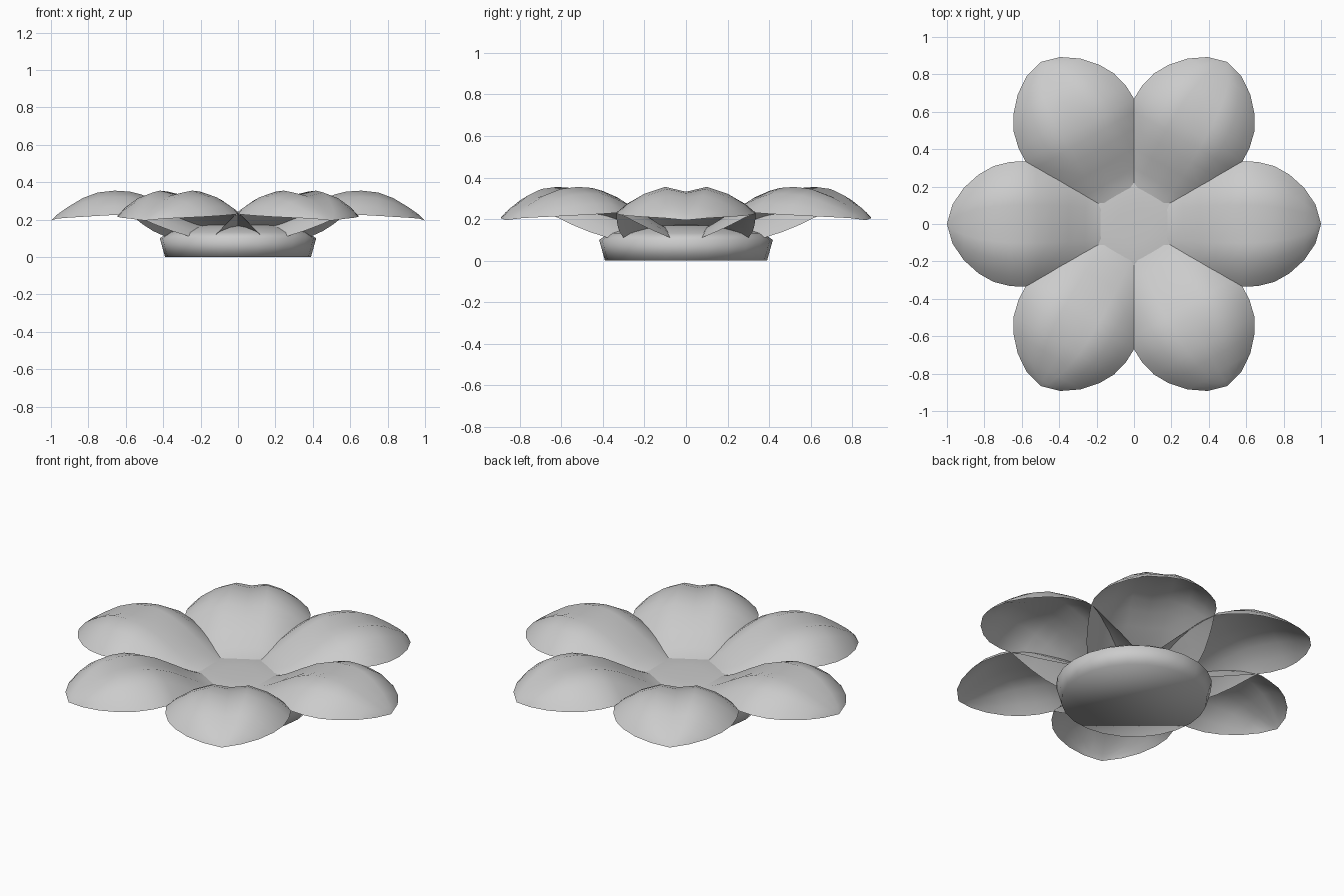
import bpy, bmesh, math
from mathutils import Matrix

if "Cube" in bpy.data.objects:
    bpy.data.objects.remove(bpy.data.objects["Cube"])


def finish(bm, name, angle):
    me = bpy.data.meshes.new(name)
    bm.to_mesh(me)
    bm.free()
    ob = bpy.data.objects.new(name, me)
    bpy.context.collection.objects.link(ob)
    bpy.context.view_layer.objects.active = ob
    ob.select_set(True)
    bpy.ops.object.shade_smooth_by_angle(angle=math.radians(angle))
    ob.select_set(False)
    return ob


# petal profile: distance, half width, edge z, crest z, crease share at the middle
PETAL = [
    (0.17, 0.265, 0.080, 0.168, 1.00),
    (0.21, 0.282, 0.092, 0.180, 1.00),
    (0.26, 0.300, 0.110, 0.203, 0.98),
    (0.35, 0.320, 0.138, 0.255, 0.94),
    (0.44, 0.330, 0.172, 0.305, 0.90),
    (0.52, 0.335, 0.207, 0.335, 0.86),
    (0.58, 0.335, 0.230, 0.350, 0.83),
    (0.66, 0.332, 0.225, 0.355, 0.82),
    (0.75, 0.310, 0.220, 0.345, 0.84),
    (0.83, 0.265, 0.215, 0.315, 0.87),
    (0.91, 0.193, 0.210, 0.267, 0.92),
    (0.97, 0.105, 0.205, 0.225, 0.97),
]
# arched cross-section: position across the petal and share of the crest height
SECTION = [(-1, 0), (-0.85, 0.36), (-0.6, 0.75), (-0.3, 1), (0, None),
           (0.3, 1), (0.6, 0.75), (0.85, 0.36), (1, 0)]


def make_petal(name, angle):
    # hollow arched sheet, its inner end sinks into the base
    bm = bmesh.new()
    rows = []
    for u, w, edge, crest, crease in PETAL:
        rows.append([bm.verts.new((u, t * w, edge + (crease if s is None else s) * (crest - edge)))
                     for t, s in SECTION])
    for a, b in zip(rows, rows[1:]):
        for i in range(len(a) - 1):
            bm.faces.new((a[i], b[i], b[i + 1], a[i + 1]))
    tip = bm.verts.new((1.0, 0, 0.195))
    last = rows[-1]
    for i in range(len(last) - 1):
        bm.faces.new((last[i], tip, last[i + 1]))
    bm.transform(Matrix.Rotation(angle, 4, 'Z'))
    return finish(bm, name, 60)


# six petals around the centre
for k in range(6):
    make_petal(f"petal_{k + 1}", k * math.pi / 3)

# domed flower base, smooth all over
DOME = [(0.39, 0.0), (0.418, 0.10), (0.37, 0.132), (0.28, 0.158), (0.2, 0.17), (0.1, 0.174)]
SIDES = 24
bm = bmesh.new()
rings = [[bm.verts.new((r * math.cos(2 * math.pi * i / SIDES),
                        r * math.sin(2 * math.pi * i / SIDES), z))
          for i in range(SIDES)] for r, z in DOME]
for a, b in zip(rings, rings[1:]):
    for i in range(SIDES):
        j = (i + 1) % SIDES
        bm.faces.new((a[i], a[j], b[j], b[i]))
bm.faces.new(rings[0][::-1])
bm.faces.new(rings[-1])
finish(bm, "flower_base", 120)
